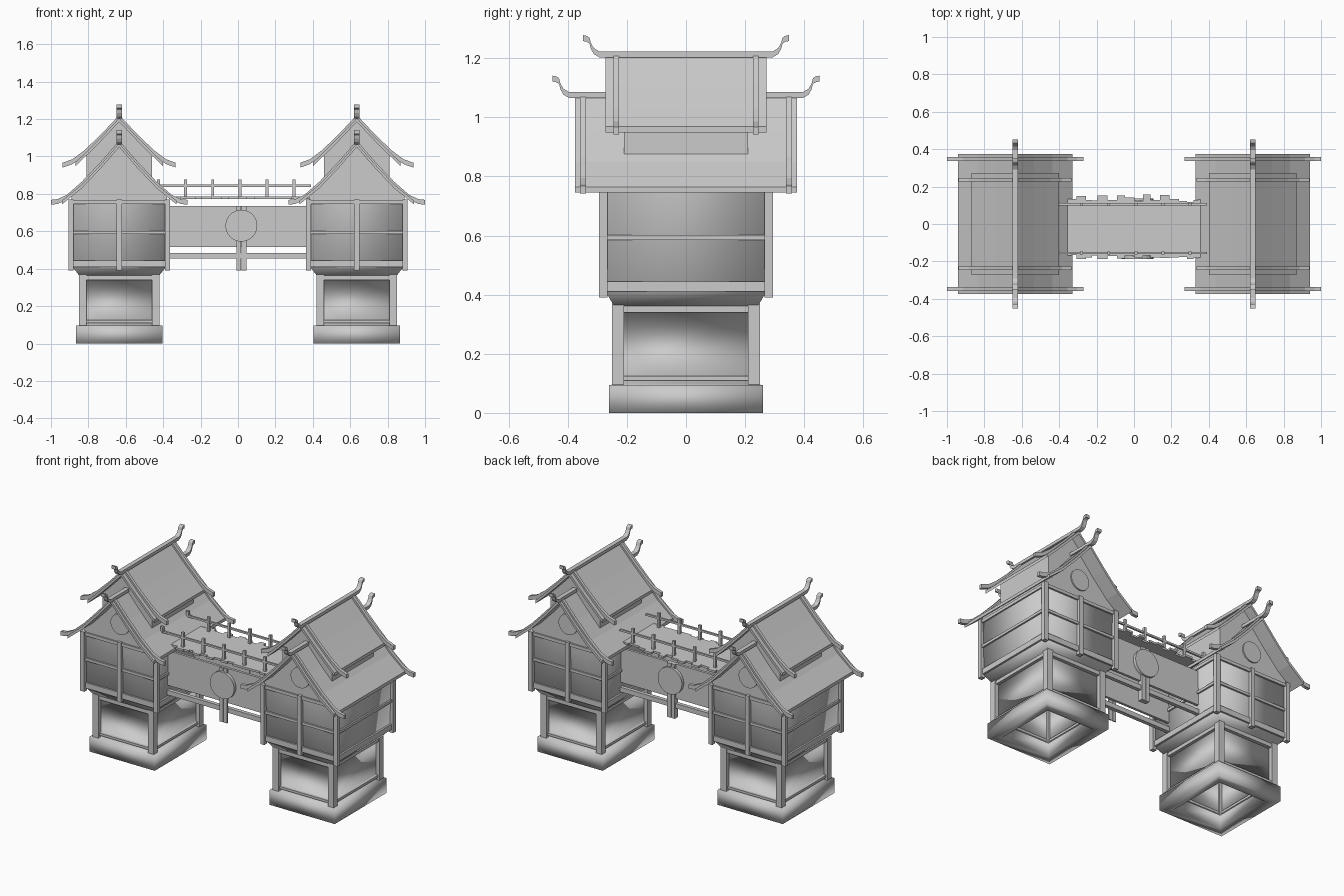
import bpy, bmesh, random
from math import pi
from mathutils import Matrix, Vector

if "Cube" in bpy.data.objects:
    bpy.data.objects.remove(bpy.data.objects["Cube"])
random.seed(4)

grey = bpy.data.materials.new("plain_grey")
grey.use_nodes = True
GREY = (0.6, 0.6, 0.6, 1)
grey.diffuse_color = GREY
grey.node_tree.nodes["Principled BSDF"].inputs["Base Color"].default_value = GREY


def finish(name, bm, smooth=False):
    bmesh.ops.recalc_face_normals(bm, faces=bm.faces)
    for f in bm.faces:
        f.smooth = smooth
    me = bpy.data.meshes.new(name)
    bm.to_mesh(me)
    bm.free()
    me.materials.append(grey)
    ob = bpy.data.objects.new(name, me)
    bpy.context.collection.objects.link(ob)
    return ob


def add_box(bm, x, y, z):
    """Box from three (low, high) ranges."""
    mid = Vector([(a + b) / 2 for a, b in (x, y, z)])
    size = [abs(b - a) for a, b in (x, y, z)]
    bmesh.ops.create_cube(bm, size=1, matrix=Matrix.Translation(mid) @ Matrix.Diagonal((*size, 1)))


def add_disc(bm, x, y, z, r, depth):
    m = Matrix.Translation((x, y, z)) @ Matrix.Rotation(pi / 2, 4, 'X')
    bmesh.ops.create_cone(bm, cap_ends=True, segments=32, radius1=r, radius2=r, depth=depth, matrix=m)


def add_sweep(bm, path, place, lo, hi, thick=0.02, floor=None):
    """Bar under a path of (u, z), spanning lo..hi across; place(u, w, z) orients it."""
    rings = []
    for u, z in path:
        low = z - thick if floor is None else floor
        corners = ((lo, z), (hi, z), (hi, low), (lo, low))
        rings.append([bm.verts.new(place(u, w, h)) for w, h in corners])
    for a, b in zip(rings, rings[1:]):
        for i in range(4):
            j = (i + 1) % 4
            bm.faces.new((a[i], a[j], b[j], b[i]))
    bm.faces.new(rings[0])
    bm.faces.new(rings[-1])


def both(path):
    """Mirror a half profile about u = 0."""
    return [(-u, z) for u, z in reversed(path[1:])] + path


def add_ring(bm, cx, hx, hy, w, z):
    """Four horizontal beams around a rectangle."""
    for s in (-1, 1):
        add_box(bm, (cx - hx, cx + hx), (s * hy - w, s * hy + w), z)
        add_box(bm, (cx + s * hx - w, cx + s * hx + w), (-hy, hy), z)


def tower(cx, side):
    def across(u, w, z):
        return (cx + u, w, z)

    def along(u, w, z):
        return (cx + w, u, z)

    # Hollow shell: foot, lower wall, flare and upper wall in one loft
    bm = bmesh.new()
    profile = [(.17, .2, .09), (.17, .2, 0), (.23, .26, 0), (.23, .26, .095), (.19, .222, .096),
               (.19, .222, .35), (.215, .245, .365), (.25, .272, .41), (.258, .275, .77)]
    rings = [[bm.verts.new((cx + sx * hx, sy * hy, z)) for sx, sy in ((-1, -1), (1, -1), (1, 1), (-1, 1))]
             for hx, hy, z in profile]
    for a, b in zip(rings, rings[1:]):
        for i in range(4):
            j = (i + 1) % 4
            bm.faces.new((a[i], a[j], b[j], b[i]))
    finish(side + "_tower_walls", bm, True)

    # Corner posts and horizontal beams
    bm = bmesh.new()
    for sx in (-1, 1):
        for sy in (-1, 1):
            x, y = cx + sx * .195, sy * .23
            add_box(bm, (x - .02, x + .02), (y - .02, y + .02), (.095, .37))
            x, y = cx + sx * .258, sy * .28
            add_box(bm, (x - .014, x + .014), (y - .014, y + .014), (.39, .77))
    for s in (-1, 1):
        add_box(bm, (cx - .014, cx + .014), (s * .265, s * .294), (.39, .77))
    finish(side + "_tower_posts", bm)
    bm = bmesh.new()
    add_ring(bm, cx, .195, .23, .01, (.11, .125))
    add_ring(bm, cx, .195, .23, .014, (.34, .365))
    add_ring(bm, cx, .252, .273, .01, (.41, .445))
    add_ring(bm, cx, .254, .274, .01, (.585, .602))
    add_ring(bm, cx, .256, .276, .01, (.745, .765))
    finish(side + "_tower_beams", bm)

    # Roofs: slab path, slab half depth, rafter path, rafter y, gable path, gable depth, gable floor
    lower = ([(0, 1.07), (.1, .955), (.2, .85), (.305, .765)], .375,
             [(0, 1.085), (.1, .97), (.2, .865), (.28, .795), (.33, .772), (.365, .768)], .348,
             [(0, 1.055), (.1, .94), (.2, .835), (.255, .788)], .276, .76)
    upper = ([(0, 1.205), (.1, 1.1), (.17, 1.03), (.235, .968)], .272,
             [(0, 1.222), (.1, 1.115), (.19, 1.03), (.25, .985), (.302, .967)], .236,
             [(0, 1.19), (.1, 1.085), (.175, 1.01)], .21, .86)
    for level, (slab, depth, rafter, ry, gable, gy, floor) in (("lower", lower), ("upper", upper)):
        name = side + "_" + level
        bm = bmesh.new()
        add_sweep(bm, both(slab), across, -depth, depth)
        finish(name + "_roof", bm)
        bm = bmesh.new()
        for s in (-1, 1):
            add_sweep(bm, both(rafter), across, s * ry - .01, s * ry + .01, .026)
        finish(name + "_rafters", bm)
        bm = bmesh.new()
        add_sweep(bm, both(gable), across, -gy, gy, floor=floor)
        finish(name + "_gable", bm)
        # Ridge beam with upturned horns at each end
        top = rafter[0][1]
        horn = [(0, 0), (.02, .0), (.04, .012), (.05, .03), (.054, .046), (.062, .053), (.077, .056)]
        ridge = both([(0, top)] + [(depth + u, top + z) for u, z in horn])
        bm = bmesh.new()
        add_sweep(bm, ridge, along, -.014, .014, .02)
        finish(name + "_ridge", bm)

    # Round gable plaques
    bm = bmesh.new()
    for s in (-1, 1):
        add_disc(bm, cx, s * .278, .88, .065, .012)
    finish(side + "_gable_plaques", bm)


for cx, side in ((-.635, "right"), (.635, "left")):
    tower(cx, side)

# Bridge deck of uneven planks
FRONT, BACK = -.155, .105
bm = bmesh.new()
x = -.37
while x < .36:
    w = random.uniform(.025, .055)
    add_box(bm, (x, min(x + w, .39)), (FRONT - random.uniform(.01, .038), BACK + random.uniform(.01, .055)),
            (.772, .785))
    x += w
finish("bridge_planks", bm)

# Bridge side panels, lower beams, and round shields on short posts
panels, beams, shields, rails = [bmesh.new() for _ in range(4)]
for y, s in ((FRONT, -1), (BACK, 1)):
    add_box(panels, (-.385, .385), (y - .008, y + .008), (.515, .735))
    add_box(beams, (-.385, .385), (y - .012, y + .012), (.455, .485))
    add_disc(shields, .018, y + s * .022, .63, .085, .02)
    add_box(shields, (-.008, .016), (y - .012, y + s * .02), (.39, .735))
    add_box(shields, (.02, .046), (y - .012, y + s * .02), (.39, .735))
    # Handrail
    add_box(rails, (-.43, .39), (y - .006, y + .006), (.838, .85))
    for i in range(6):
        px = -.425 + i * .145
        add_box(rails, (px - .008, px + .008), (y - .008, y + .008), (.775, .877))
finish("bridge_panels", panels)
finish("bridge_beams", beams)
finish("bridge_shields", shields)
finish("bridge_railings", rails)
